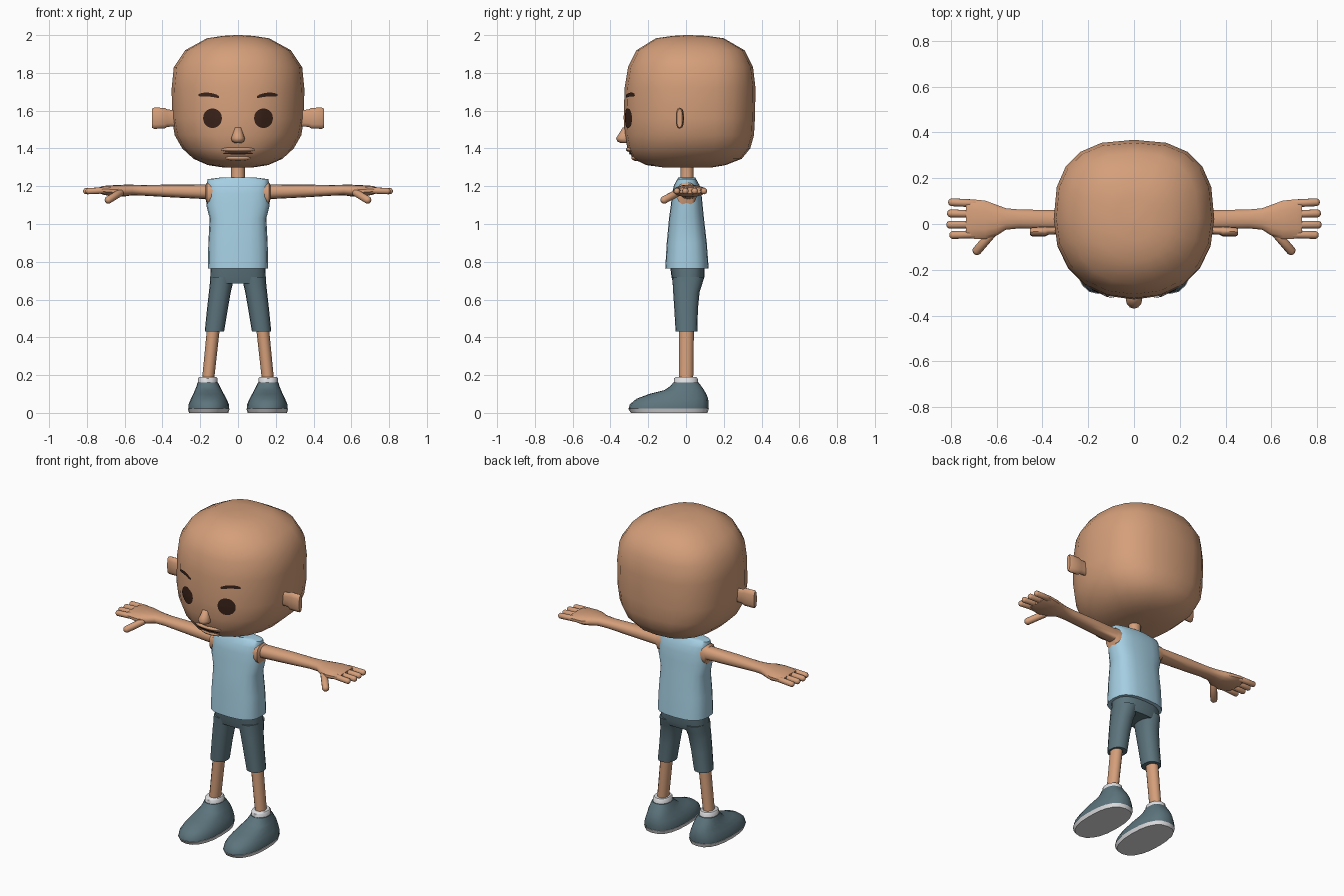
import bpy, bmesh, math
from mathutils import Vector
from mathutils.bvhtree import BVHTree


def material(name, rgb):
    m = bpy.data.materials.new(name)
    m.diffuse_color = (*rgb, 1)
    return m


SKIN = material("skin", (0.66, 0.345, 0.195))
SHIRT = material("light_blue", (0.376, 0.62, 0.76))
SLATE = material("slate", (0.107, 0.174, 0.202))
WHITE = material("off_white", (0.74, 0.74, 0.76))
DARK = material("dark_brown", (0.042, 0.016, 0.010))


def finish(name, bm, mat, angle=45):
    bmesh.ops.recalc_face_normals(bm, faces=bm.faces)
    me = bpy.data.meshes.new(name)
    bm.to_mesh(me)
    bm.free()
    me.materials.append(mat)
    ob = bpy.data.objects.new(name, me)
    bpy.context.collection.objects.link(ob)
    bpy.ops.object.select_all(action='DESELECT')
    ob.select_set(True)
    bpy.context.view_layer.objects.active = ob
    bpy.ops.object.shade_smooth_by_angle(angle=math.radians(angle))
    return ob


def loft(name, rings, mat, n=16, front=2.0, back=2.0, axis='z', side=1, angle=45):
    """Rings are (position on axis, centre u, half u, y front, y back);
    u is x for a vertical loft and z for a sideways one."""
    bm = bmesh.new()
    loops = []
    for t, cu, hu, y0, y1 in rings:
        loop = []
        for i in range(n):
            a = 2 * math.pi * i / n
            c, s = math.cos(a), math.sin(a)
            e = 2 / (front if s < 0 else back)
            u = cu + hu * math.copysign(abs(c) ** e, c)
            y = (y0 + y1) / 2 + (y1 - y0) / 2 * math.copysign(abs(s) ** e, s)
            p = (side * u, y, t) if axis == 'z' else (side * t, y, u)
            loop.append(bm.verts.new(p))
        loops.append(loop)
    for a, b in zip(loops, loops[1:]):
        for i in range(n):
            j = (i + 1) % n
            bm.faces.new((a[i], a[j], b[j], b[i]))
    bm.faces.new(loops[0])
    bm.faces.new(loops[-1])
    return finish(name, bm, mat, angle)


def capsule(name, p0, p1, r, mat):
    """Rounded finger shape from p0 to p1."""
    p0, p1 = Vector(p0), Vector(p1)
    d = p1 - p0
    bm = bmesh.new()
    bmesh.ops.create_uvsphere(bm, u_segments=10, v_segments=7, radius=r)
    q = Vector((0, 0, 1)).rotation_difference(d)
    for v in bm.verts:
        v.co = q @ v.co + (p1 if v.co.z > 0 else p0)
    return finish(name, bm, mat, 60)


def ellipsoid(name, centre, radii, mat):
    bm = bmesh.new()
    bmesh.ops.create_uvsphere(bm, u_segments=16, v_segments=10, radius=1)
    for v in bm.verts:
        v.co = Vector(centre) + Vector([a * b for a, b in zip(v.co, radii)])
    return finish(name, bm, mat, 60)


# Head
head = loft("head", [
    (1.298, 0, 0.07, -0.11, 0.13), (1.312, 0, 0.16, -0.21, 0.21),
    (1.345, 0, 0.235, -0.28, 0.295), (1.40, 0, 0.295, -0.31, 0.34),
    (1.47, 0, 0.335, -0.325, 0.36), (1.56, 0, 0.35, -0.33, 0.365),
    (1.72, 0, 0.351, -0.325, 0.368), (1.83, 0, 0.34, -0.307, 0.355),
    (1.92, 0, 0.28, -0.262, 0.31), (1.983, 0, 0.165, -0.16, 0.20),
    (1.996, 0, 0.08, -0.07, 0.11), (2.0, 0, 0.01, 0.0, 0.02),
], SKIN, n=20, front=2.15, back=2.6, angle=60)
hb = bmesh.new()
hb.from_mesh(head.data)
tree = BVHTree.FromBMesh(hb)
hb.free()


def face_plate(name, cx, cz, w, h, mat, power=2.0, arch=0.0, tilt=0.0):
    """Thin plate laid on the front of the head."""
    bm = bmesh.new()

    def put(r, a):
        c, s, e = math.cos(a), math.sin(a), 2 / power
        dx = r * math.copysign(abs(c) ** e, c)
        dz = r * math.copysign(abs(s) ** e, s)
        x, z = cx + w * dx, cz + h * dz - arch * dx * dx + tilt * dx
        hit = tree.ray_cast(Vector((x, -1, z)), Vector((0, 1, 0)))[0]
        return bm.verts.new((x, hit.y - 0.005, z))
    n = 20
    mid = put(0, 0)
    loops = [[put(r, 2 * math.pi * i / n) for i in range(n)] for r in (0.35, 0.7, 1)]
    for i in range(n):
        j = (i + 1) % n
        bm.faces.new((mid, loops[0][i], loops[0][j]))
        for a, b in zip(loops, loops[1:]):
            bm.faces.new((a[i], b[i], b[j], a[j]))
    ob = finish(name, bm, mat, 60)
    if ob.data.polygons[0].normal.y > 0:
        ob.data.flip_normals()
    return ob


# Nose, lips and mouth
loft("nose", [(1.428, 0, 0.018, -0.345, -0.29), (1.438, 0, 0.032, -0.364, -0.29),
              (1.455, 0, 0.036, -0.370, -0.29), (1.475, 0, 0.028, -0.357, -0.29),
              (1.51, 0, 0.018, -0.335, -0.29)], SKIN, n=12, angle=70)
ellipsoid("upper_lip", (0, -0.283, 1.395), (0.095, 0.036, 0.016), SKIN)
ellipsoid("lower_lip", (0, -0.258, 1.350), (0.075, 0.032, 0.017), SKIN)
face_plate("mouth", 0, 1.374, 0.08, 0.005, DARK, 3)

# Neck
loft("neck", [(1.20, 0, 0.045, -0.04, 0.05), (1.25, 0, 0.036, -0.028, 0.04),
              (1.33, 0, 0.036, -0.028, 0.04)], SKIN, n=12)

# Sleeveless shirt
loft("shirt", [
    (0.765, 0, 0.16, -0.11, 0.12), (0.90, 0, 0.157, -0.102, 0.11),
    (1.03, 0, 0.15, -0.09, 0.095), (1.10, 0, 0.168, -0.08, 0.088),
    (1.16, 0, 0.163, -0.074, 0.082), (1.205, 0, 0.164, -0.064, 0.072),
    (1.237, 0, 0.162, -0.046, 0.054), (1.245, 0, 0.10, -0.042, 0.05),
    (1.237, 0, 0.045, -0.036, 0.045),
], SHIRT, n=20, front=2.7, back=2.7)

# Trouser seat
loft("trouser_seat", [
    (0.686, 0, 0.147, -0.068, 0.086), (0.72, 0, 0.147, -0.077, 0.098),
    (0.785, 0, 0.143, -0.085, 0.098)], SLATE, n=20, front=2.6, back=2.6)

for s, tag in ((-1, "right"), (1, "left")):
    # Eye and eyebrow
    face_plate(tag + "_eye", s * 0.135, 1.56, 0.05, 0.052, DARK)
    face_plate(tag + "_eyebrow", s * 0.155, 1.685, 0.055, 0.010, DARK, 3,
               arch=0.008, tilt=s * 0.005)

    # Ear
    loft(tag + "_ear", [
        (0.32, 1.56, 0.042, -0.045, -0.012), (0.375, 1.56, 0.046, -0.047, -0.012),
        (0.388, 1.56, 0.055, -0.054, -0.010), (0.445, 1.56, 0.056, -0.054, -0.014),
        (0.455, 1.56, 0.050, -0.048, -0.020)],
        SKIN, n=12, front=2.5, back=2.5, axis='x', side=s)

    # Arm and palm
    loft(tag + "_arm", [
        (0.12, 1.160, 0.062, -0.05, 0.058), (0.164, 1.160, 0.060, -0.05, 0.058),
        (0.172, 1.170, 0.038, -0.03, 0.058), (0.35, 1.175, 0.034, -0.025, 0.062),
        (0.50, 1.178, 0.028, -0.020, 0.064), (0.56, 1.180, 0.028, -0.026, 0.070),
        (0.60, 1.177, 0.031, -0.052, 0.085), (0.65, 1.175, 0.031, -0.068, 0.104),
        (0.71, 1.178, 0.024, -0.066, 0.110), (0.735, 1.178, 0.016, -0.060, 0.104)],
        SKIN, n=14, front=2.3, back=2.3, axis='x', side=s)

    # Fingers and thumb
    for k, (y, tip) in enumerate(((0.095, 0.795), (0.046, 0.80), (-0.003, 0.803), (-0.048, 0.79))):
        capsule(f"{tag}_finger_{k + 1}", (s * 0.70, y * 0.95, 1.178),
                (s * tip, y, 1.174), 0.0175, SKIN)
    capsule(tag + "_thumb", (s * 0.625, -0.045, 1.165), (s * 0.685, -0.115, 1.128), 0.021, SKIN)

    # Trouser leg
    loft(tag + "_trouser_leg", [
        (0.43, 0.125, 0.051, -0.055, 0.06), (0.55, 0.109, 0.055, -0.062, 0.063),
        (0.64, 0.096, 0.058, -0.068, 0.072), (0.675, 0.090, 0.060, -0.070, 0.084),
        (0.72, 0.083, 0.064, -0.074, 0.096)],
        SLATE, n=16, front=2.3, back=2.3, side=s)

    # Bare shin
    loft(tag + "_shin", [(0.17, 0.159, 0.032, -0.038, 0.038),
                         (0.45, 0.13, 0.034, -0.038, 0.042)], SKIN, n=12, side=s)

    # Sock
    loft(tag + "_sock", [(0.14, 0.16, 0.052, -0.064, 0.064),
                         (0.183, 0.16, 0.051, -0.063, 0.062),
                         (0.190, 0.16, 0.045, -0.055, 0.055)], WHITE, n=16, side=s)

    # Shoe upper and sole
    loft(tag + "_shoe", [
        (0.02, 0.155, 0.108, -0.303, 0.118), (0.045, 0.155, 0.107, -0.298, 0.120),
        (0.075, 0.155, 0.094, -0.262, 0.117), (0.10, 0.156, 0.081, -0.195, 0.108),
        (0.12, 0.157, 0.071, -0.115, 0.096), (0.14, 0.158, 0.062, -0.085, 0.082),
        (0.162, 0.16, 0.054, -0.066, 0.066)],
        SLATE, n=20, front=2.3, back=2.5, side=s)
    loft(tag + "_sole", [(0.0, 0.155, 0.104, -0.292, 0.114),
                         (0.022, 0.155, 0.111, -0.306, 0.121)],
         WHITE, n=20, front=2.3, back=2.5, side=s)
